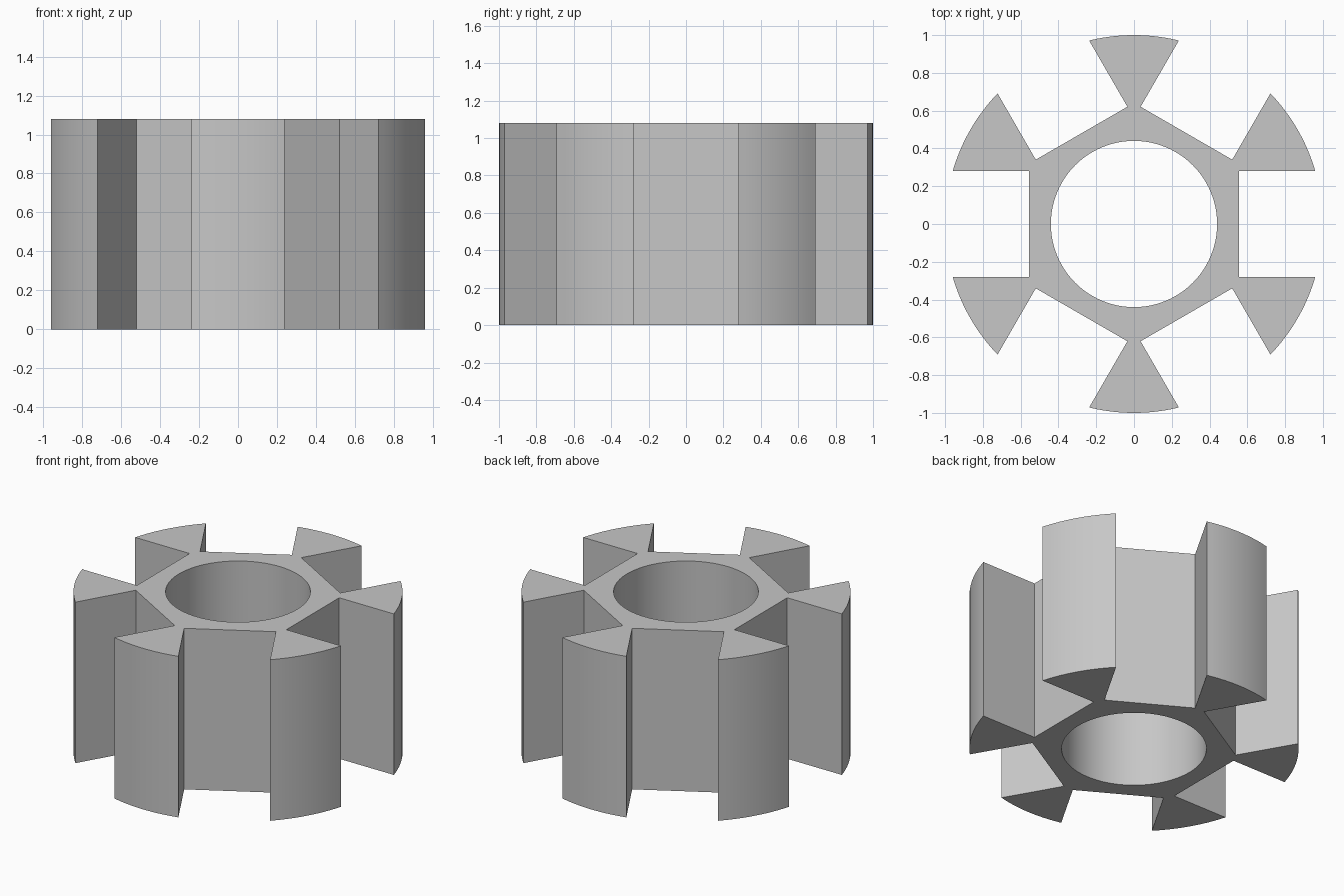
import bpy, bmesh, math

if "Cube" in bpy.data.objects:
    bpy.data.objects.remove(bpy.data.objects["Cube"])

HEIGHT = 1.08
OUTER_R, BORE_R = 1.0, 0.44
SLOT_X, SLOT_HALF = 0.555, 0.28   # slot floor distance and half width
TEETH, ARC_STEPS, BORE_STEPS = 6, 12, 96


def polar(r, a):
    return (r * math.cos(a), r * math.sin(a), 0)


# Outline: slot floor corners followed by the curved tooth tip, six times
pitch = math.tau / TEETH
floor_r, floor_a = math.hypot(SLOT_X, SLOT_HALF), math.atan2(SLOT_HALF, SLOT_X)
tip_a = math.asin(SLOT_HALF / OUTER_R)
outline = []
for i in range(TEETH):
    a = i * pitch
    outline += [polar(floor_r, a - floor_a), polar(floor_r, a + floor_a)]
    for s in range(ARC_STEPS + 1):
        outline.append(polar(OUTER_R, a + tip_a + (pitch - 2 * tip_a) * s / ARC_STEPS))
bore = [polar(BORE_R, math.tau * i / BORE_STEPS) for i in range(BORE_STEPS)]

# Fill the profile between outline and bore, then extrude it upwards
bm = bmesh.new()
edges = []
for loop in (outline, bore):
    vs = [bm.verts.new(p) for p in loop]
    edges += [bm.edges.new((v, vs[(i + 1) % len(vs)])) for i, v in enumerate(vs)]
bmesh.ops.triangle_fill(bm, edges=edges, use_beauty=True, use_dissolve=False)
top = bmesh.ops.extrude_face_region(bm, geom=bm.faces[:], use_keep_orig=True)
bmesh.ops.translate(bm, verts=[g for g in top["geom"] if isinstance(g, bmesh.types.BMVert)],
                    vec=(0, 0, HEIGHT))
bmesh.ops.recalc_face_normals(bm, faces=bm.faces[:])
mesh = bpy.data.meshes.new("slotted_rotor")
bm.to_mesh(mesh)
bm.free()

rotor = bpy.data.objects.new("slotted_rotor", mesh)
bpy.context.collection.objects.link(rotor)
grey = bpy.data.materials.new("light_grey")
grey.diffuse_color = (0.57, 0.57, 0.57, 1)
grey.use_nodes = True
grey.node_tree.nodes["Principled BSDF"].inputs["Base Color"].default_value = grey.diffuse_color
mesh.materials.append(grey)

# Smooth the bore and tooth tips while keeping the corners sharp
bpy.context.view_layer.objects.active = rotor
rotor.select_set(True)
bpy.ops.object.shade_smooth_by_angle(angle=math.radians(30))
